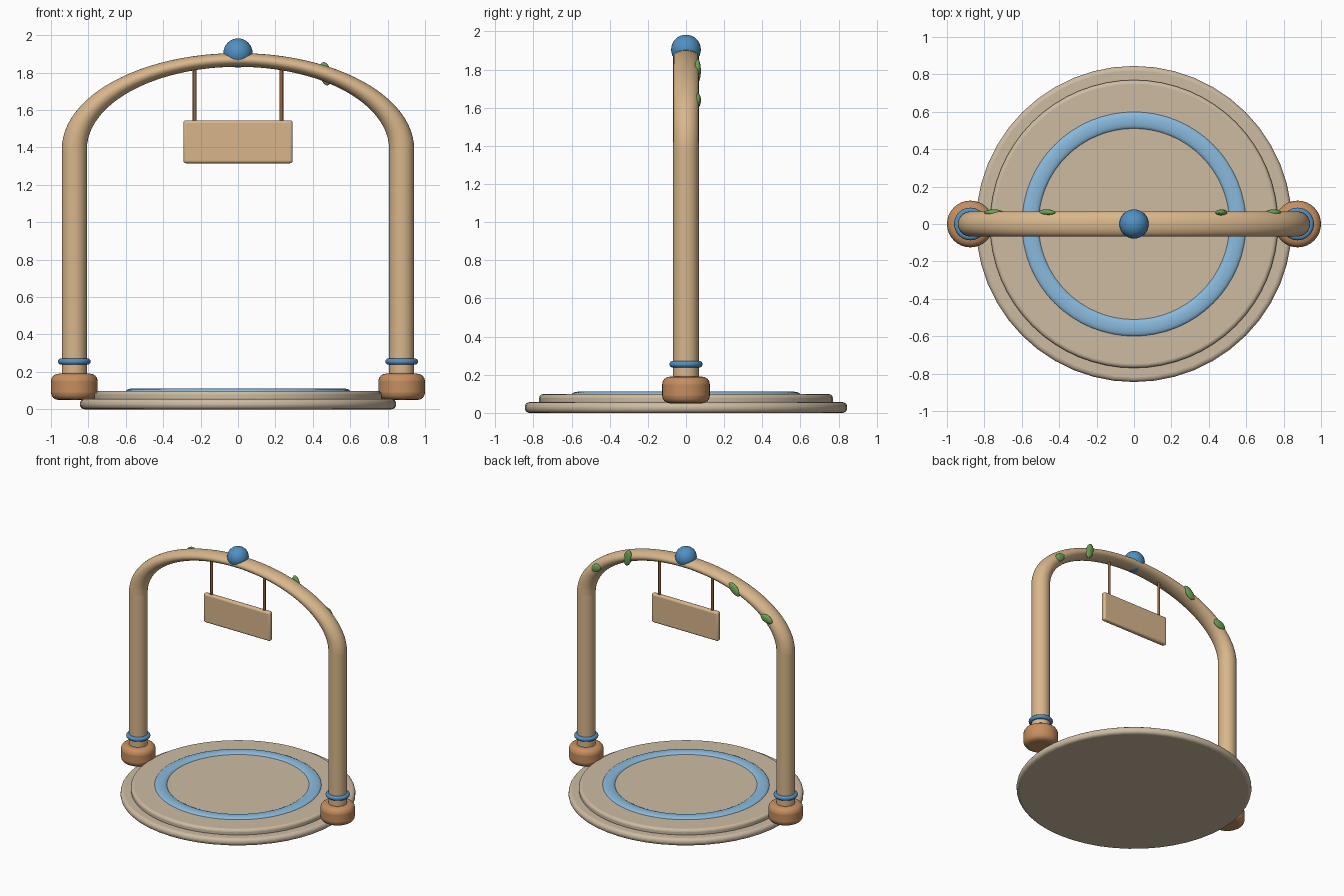
import bpy, bmesh
from math import pi, radians
from mathutils import Matrix, Vector

cube = bpy.data.objects.get("Cube")
if cube:
    bpy.data.objects.remove(cube, do_unlink=True)


def material(name, rgb):
    mat = bpy.data.materials.new(name)
    mat.use_nodes = True
    mat.diffuse_color = (*rgb, 1)
    mat.node_tree.nodes["Principled BSDF"].inputs["Base Color"].default_value = (*rgb, 1)
    return mat


wood = material("light wood", (0.69, 0.47, 0.26))
stone = material("pale stone", (0.61, 0.50, 0.36))
clay = material("warm clay", (0.56, 0.27, 0.115))
dark_wood = material("dark wood", (0.28, 0.13, 0.05))
blue = material("blue", (0.08, 0.28, 0.54))
sky = material("sky blue", (0.25, 0.49, 0.72))
green = material("leaf green", (0.15, 0.36, 0.09))


def finish(name, mat, bevel=0.0):
    """Name, colour, bevel and smooth the active object."""
    ob = bpy.context.object
    ob.name = ob.data.name = name
    ob.data.materials.append(mat)
    bpy.ops.object.transform_apply(location=False, rotation=False, scale=True)
    if bevel:
        mod = ob.modifiers.new("rounded edges", "BEVEL")
        mod.width, mod.segments = bevel, 4
        mod.limit_method, mod.angle_limit = "ANGLE", radians(40)
    bpy.ops.object.shade_smooth_by_angle(angle=radians(35))
    return ob


def cylinder(name, mat, radius, bottom, top, x=0, bevel=0.0, sides=32):
    bpy.ops.mesh.primitive_cylinder_add(vertices=sides, radius=radius, depth=top - bottom,
                                        location=(x, 0, (top + bottom) / 2))
    return finish(name, mat, bevel)


def ring(name, mat, major, minor, x, z, flatten=1.0):
    bpy.ops.mesh.primitive_torus_add(major_segments=64, minor_segments=16, major_radius=major,
                                     minor_radius=minor, location=(x, 0, z))
    bpy.context.object.scale.z = flatten
    return finish(name, mat)


def ball(name, mat, size, location, tilt=0):
    bpy.ops.mesh.primitive_uv_sphere_add(segments=32, ring_count=16, radius=1,
                                         location=location, rotation=(0, tilt, 0))
    bpy.context.object.scale = size
    return finish(name, mat)


# Round two-step platform with an inlaid ring
cylinder("platform_lower", stone, 0.845, 0, 0.056, bevel=0.024, sides=48)
cylinder("platform_upper", stone, 0.77, 0.04, 0.098, bevel=0.02, sides=64)
ring("platform_ring", sky, 0.555, 0.045, 0, 0.097, flatten=0.33)

# Posts with feet and bands
POST_X, POST_R, POST_TOP, ARCH_RISE = 0.875, 0.067, 1.39, 0.546
for side, x in (("left", POST_X), ("right", -POST_X)):
    cylinder("foot_" + side, clay, 0.125, 0.05, 0.19, x, bevel=0.04)
    cylinder("post_" + side, wood, POST_R, 0.1, POST_TOP, x)
    ring("band_" + side, blue, 0.07, 0.017, x, 0.255)

# Flattened half-ring arch
bm = bmesh.new()
circle = bmesh.ops.create_circle(bm, segments=32, radius=POST_R,
                                 matrix=Matrix.Translation((POST_X, 0, 0)))
edges = list({e for v in circle["verts"] for e in v.link_edges})
bmesh.ops.spin(bm, geom=circle["verts"] + edges, cent=(0, 0, 0), axis=(0, 1, 0),
               angle=-pi, steps=48)
bmesh.ops.scale(bm, vec=Vector((1, 1, ARCH_RISE)), verts=bm.verts)
bmesh.ops.recalc_face_normals(bm, faces=bm.faces)
mesh = bpy.data.meshes.new("arch")
bm.to_mesh(mesh)
bm.free()
arch = bpy.data.objects.new("arch", mesh)
arch.location.z = POST_TOP
bpy.context.collection.objects.link(arch)
bpy.ops.object.select_all(action="DESELECT")
arch.select_set(True)
bpy.context.view_layer.objects.active = arch
finish("arch", wood)

# Ball on the crown
ball("crown_ball", blue, (0.078, 0.078, 0.078), (0, 0, 1.905))

# Hanging sign board and its rods
bpy.ops.mesh.primitive_cube_add(size=1, location=(0, 0, 1.43))
bpy.context.object.scale = (0.585, 0.04, 0.23)
finish("sign_board", wood, bevel=0.015)
for side, x in (("left", 0.232), ("right", -0.232)):
    cylinder("sign_rod_" + side, dark_wood, 0.01, 1.54, 1.85, x, sides=12)

# Leaves along the back of the arch: x, half length, tilt in degrees
for i, (x, length, tilt) in enumerate(((0.745, 0.046, 35), (0.468, 0.063, 78),
                                       (-0.468, 0.06, -45), (-0.75, 0.053, -20))):
    z = POST_TOP + ARCH_RISE * (POST_X ** 2 - x ** 2) ** 0.5
    ball(f"leaf_{i + 1}", green, (length, 0.017, 0.031), (x, 0.061, z), radians(tilt))
